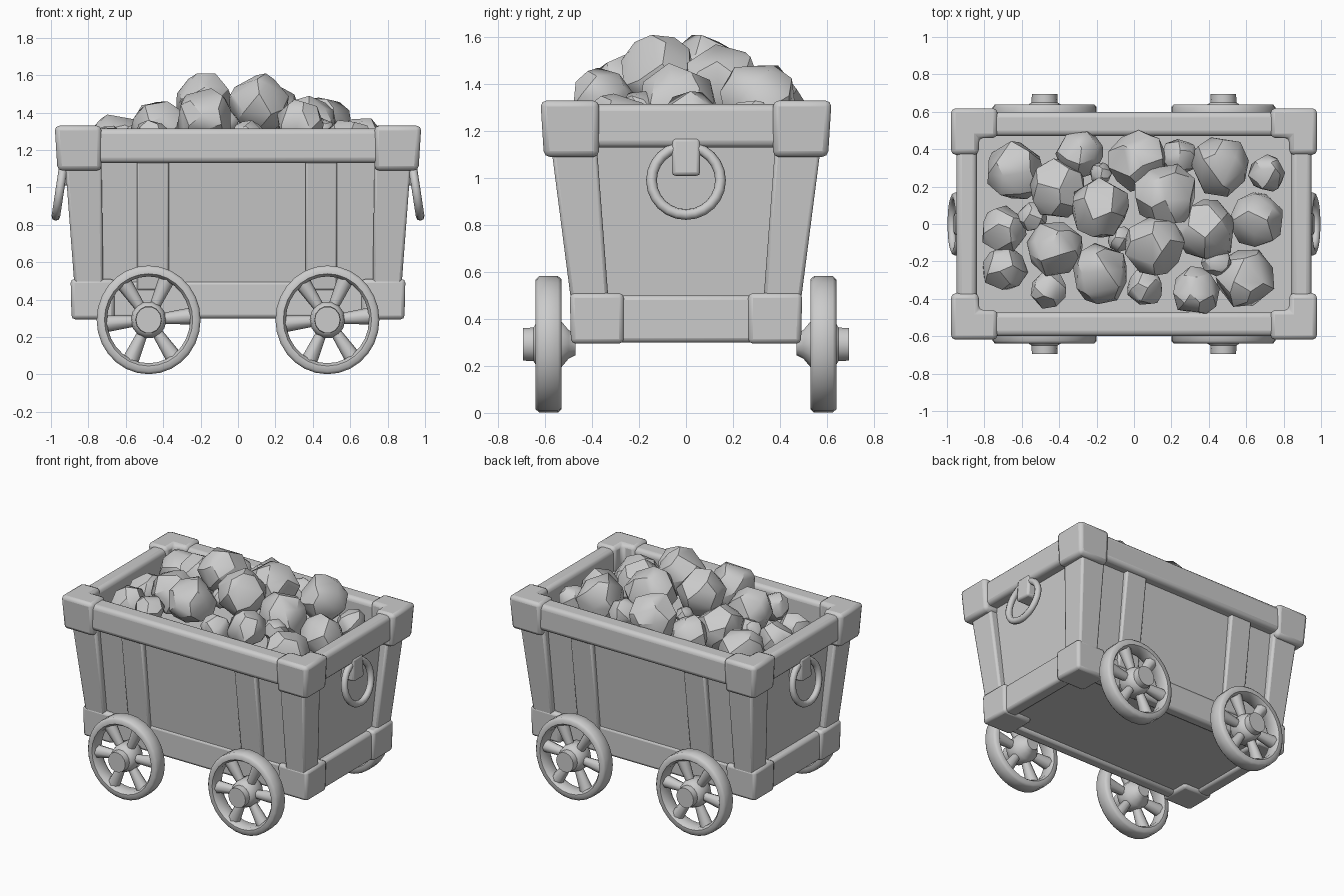
import bpy, bmesh, math, random
from mathutils import Matrix, Vector

cube = bpy.data.objects.get("Cube")
if cube:
    bpy.data.objects.remove(cube, do_unlink=True)

grey = bpy.data.materials.new("stone_grey")
grey.use_nodes = True
grey.diffuse_color = (0.6, 0.6, 0.6, 1)
grey.node_tree.nodes["Principled BSDF"].inputs["Base Color"].default_value = (0.6, 0.6, 0.6, 1)


def finish(name, bm, bevel=0, segments=2, angle=35):
    bmesh.ops.recalc_face_normals(bm, faces=bm.faces)
    mesh = bpy.data.meshes.new(name)
    bm.to_mesh(mesh)
    bm.free()
    mesh.materials.append(grey)
    ob = bpy.data.objects.new(name, mesh)
    bpy.context.collection.objects.link(ob)
    if bevel:
        mod = ob.modifiers.new("soft_edges", "BEVEL")
        mod.width, mod.segments = bevel, segments
    bpy.ops.object.select_all(action="DESELECT")
    ob.select_set(True)
    bpy.context.view_layer.objects.active = ob
    bpy.ops.object.shade_smooth_by_angle(angle=math.radians(angle))
    return ob


def loft(name, low, high, z0, z1, bevel=0, segments=2):
    """Solid between a bottom and a top outline with equal point counts."""
    bm = bmesh.new()
    a = [bm.verts.new((x, y, z0)) for x, y in low]
    b = [bm.verts.new((x, y, z1)) for x, y in high]
    n = len(a)
    for i in range(n):
        j = (i + 1) % n
        bm.faces.new((a[i], a[j], b[j], b[i]))
    bm.faces.new(a)
    bm.faces.new(b)
    return finish(name, bm, bevel, segments)


def rect(x0, x1, y0, y1):
    return [(x0, y0), (x1, y0), (x1, y1), (x0, y1)]


def box(name, x, y, z, bevel=0, segments=2):
    return loft(name, rect(*x, *y), rect(*x, *y), *z, bevel, segments)


def mirrored(points, sx, sy):
    return [(x * sx, y * sy) for x, y in points]


def lathe(bm, profile, steps, closed):
    """Spin (radius, y) points around the y axis."""
    rings = []
    for i in range(steps):
        t = math.tau * i / steps
        rings.append([bm.verts.new((r * math.cos(t), y, r * math.sin(t))) for r, y in profile])
    n = len(profile)
    for i in range(steps):
        p, q = rings[i], rings[(i + 1) % steps]
        for k in range(n if closed else n - 1):
            m = (k + 1) % n
            bm.faces.new((p[k], p[m], q[m], q[k]))
    if not closed:
        for k in (0, -1):
            bm.faces.new([ring[k] for ring in rings])


# Tapered tub, filled to just below the rim
loft("tub", rect(-.82, .82, -.44, .44), rect(-.87, .87, -.53, .53), .32, 1.16)

# Rails along the sides and ends
for s, side in ((-1, "front"), (1, "back")):
    box(side + "_top_rail", (-.88, .88), sorted((s * .47, s * .6)), (1.13, 1.315), .03, 3)
    box(side + "_bottom_rail", (-.8, .8), sorted((s * .38, s * .465)), (.3, .5), .02)
    # Sloped vertical straps
    for x0, x1, end in ((-.54, -.37, "right"), (.36, .53, "left")):
        low, high = sorted((s * .42, s * .475)), sorted((s * .5, s * .565))
        loft(f"{side}_{end}_strap", rect(x0, x1, *low), rect(x0, x1, *high), .45, 1.15, .012)
for s, side in ((-1, "right"), (1, "left")):
    box(side + "_top_rail", sorted((s * .84, s * .95)), (-.5, .5), (1.13, 1.315), .03, 3)
    box(side + "_bottom_rail", sorted((s * .78, s * .875)), (-.42, .42), (.3, .5), .02)

# Corner posts and caps
elbow_low = [(.73, .605), (.965, .605), (.965, .37), (.83, .37), (.83, .46), (.73, .46)]
elbow_high = [(.73, .62), (.98, .62), (.98, .37), (.83, .37), (.83, .46), (.73, .46)]
for sx, end in ((-1, "right"), (1, "left")):
    for sy, side in ((-1, "front"), (1, "back")):
        tag = f"{side}_{end}_"
        loft(tag + "top_corner", mirrored(elbow_low, sx, sy), mirrored(elbow_high, sx, sy), 1.09, 1.33, .025)
        loft(tag + "post", mirrored(rect(.72, .875, .33, .49), sx, sy),
             mirrored(rect(.73, .925, .38, .575), sx, sy), .48, 1.14, .015)
        loft(tag + "bottom_corner", mirrored(rect(.66, .89, .265, .49), sx, sy),
             mirrored(rect(.66, .895, .265, .495), sx, sy), .295, .51, .02)

# Wheels: rounded rim, six flared spokes and a hub
rim = [(.222, .55), (.236, .53), (.265, .53), (.278, .545), (.278, .625), (.265, .64), (.236, .64), (.222, .62)]
hub = [(.045, .47), (.06, .5), (.095, .53), (.095, .6), (.085, .64), (.07, .65), (.068, .695)]
for sx, end in ((-1, "right"), (1, "left")):
    for sy, side in ((-1, "front"), (1, "back")):
        bm = bmesh.new()
        lathe(bm, rim, 28, True)
        lathe(bm, hub, 14, False)
        for i in range(6):
            turn = Matrix.Rotation(math.radians(25 + 60 * i), 4, "Y")
            place = Matrix.Translation((0, .585, 0)) @ turn @ Matrix.Translation((0, 0, .155))
            bmesh.ops.create_cone(bm, cap_ends=True, segments=8, radius1=.028, radius2=.044,
                                  depth=.16, matrix=place)
        bmesh.ops.transform(bm, verts=bm.verts, matrix=Matrix.Translation((sx * .478, 0, .292))
                            @ Matrix.Diagonal((1, sy, 1.045, 1)))
        finish(f"{side}_{end}_wheel", bm, angle=50)

# Pull ring and bracket at each end
for s, end in ((-1, "right"), (1, "left")):
    bm = bmesh.new()
    profile = [(.147 + .023 * math.cos(k * math.tau / 8), .023 * math.sin(k * math.tau / 8)) for k in range(8)]
    lathe(bm, profile, 24, True)
    lean = Matrix.Rotation(s * -.15, 4, "Y") @ Matrix.Rotation(math.pi / 2, 4, "Z")
    bmesh.ops.transform(bm, verts=bm.verts, matrix=Matrix.Translation((s * .952, 0, .99)) @ lean)
    finish(end + "_pull_ring", bm, angle=60)
    loft(end + "_ring_bracket", rect(*sorted((s * .84, s * .965)), -.06, .06),
         rect(*sorted((s * .84, s * .955)), -.06, .06), 1.01, 1.17, .015)

# Heap of faceted rocks: x, y, radius, top height
rocks = [
    (-.64, .28, .16, 1.39), (-.41, .19, .16, 1.46), (-.29, .37, .13, 1.42), (.02, .34, .16, 1.48),
    (.24, .36, .10, 1.40), (.46, .31, .16, 1.48), (.71, .27, .10, 1.33), (.17, .15, .17, 1.57),
    (-.18, .08, .16, 1.61), (-.70, -.03, .13, 1.33), (-.42, -.13, .15, 1.46), (-.69, -.24, .12, 1.32),
    (-.18, -.27, .16, 1.53), (.11, -.12, .16, 1.61), (.38, -.03, .17, 1.49), (.65, .02, .15, 1.37),
    (.59, -.29, .16, 1.36), (.33, -.36, .13, 1.47), (-.46, -.35, .10, 1.36), (.06, -.34, .10, 1.36),
    (-.18, .27, .06, 1.42), (-.07, -.08, .07, 1.42), (.44, -.20, .08, 1.37), (-.54, .04, .08, 1.34),
]
random.seed(4)
for i, (x, y, r, top) in enumerate(rocks):
    bm = bmesh.new()
    golden = math.pi * (3 - math.sqrt(5))
    spin, count = random.uniform(0, math.tau), 26
    for k in range(count):
        h = 1 - 2 * (k + .5) / count
        ring = math.sqrt(1 - h * h)
        t = golden * k + spin
        p = Vector((ring * math.cos(t), ring * math.sin(t), h))
        p += Vector([random.uniform(-.2, .2) for _ in range(3)])
        bm.verts.new(p.normalized() * r * random.uniform(.95, 1.08))
    hull = bmesh.ops.convex_hull(bm, input=bm.verts)
    loose = {v for v in hull["geom_interior"] + hull["geom_unused"] if isinstance(v, bmesh.types.BMVert)}
    bmesh.ops.delete(bm, geom=list(loose), context="VERTS")
    peak = max(v.co.z for v in bm.verts)
    bmesh.ops.translate(bm, verts=bm.verts, vec=(x, y, top - peak))
    finish(f"rock_{i + 1}", bm, angle=32)
